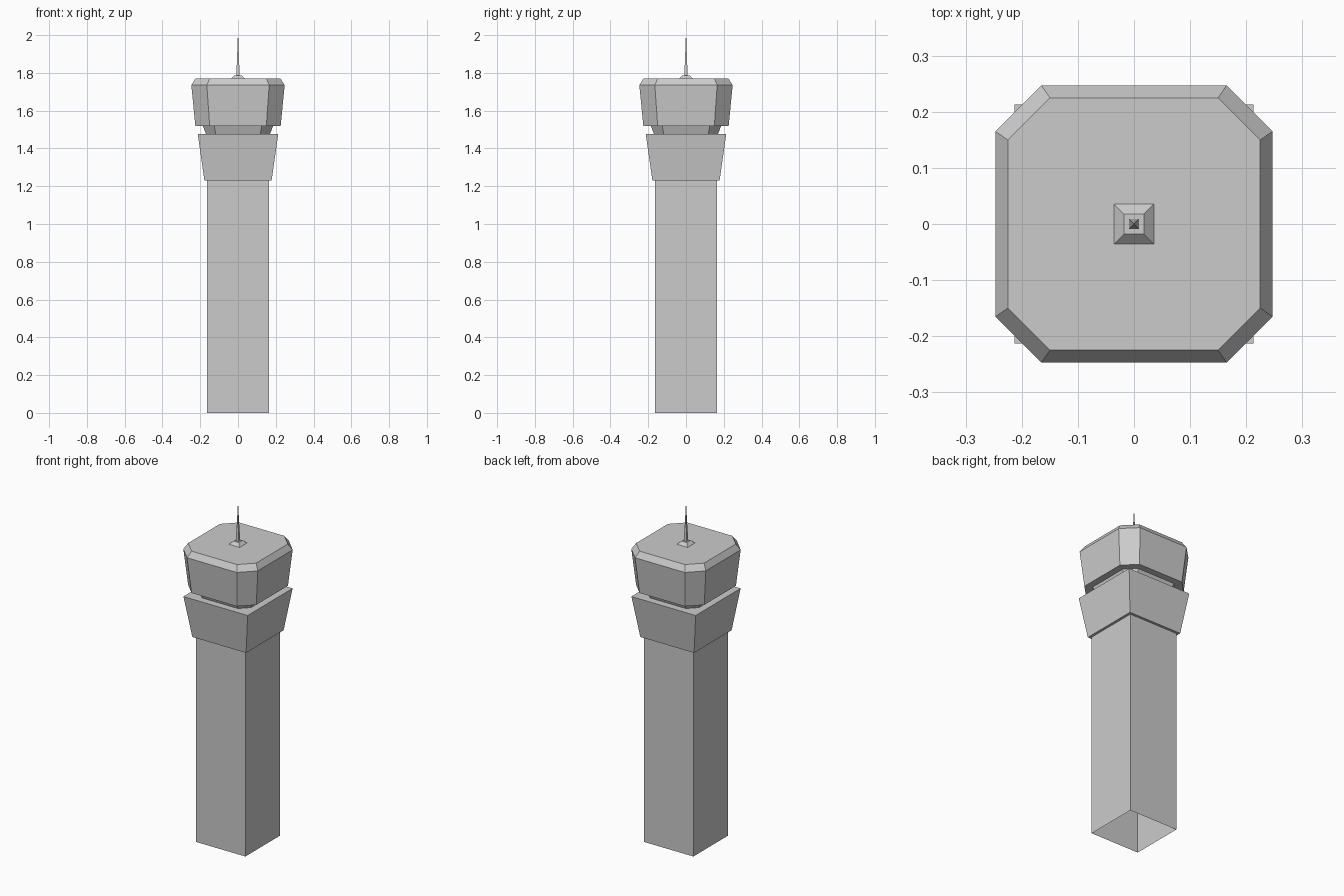
import bpy

if "Cube" in bpy.data.objects:
    bpy.data.objects.remove(bpy.data.objects["Cube"])


def ring(half, flat, z):
    """Square (flat is None) or chamfered square outline, counter-clockwise."""
    if flat is None:
        pts = [(half, -half), (half, half), (-half, half), (-half, -half)]
    else:
        a, b = half, flat
        pts = [(a, -b), (a, b), (b, a), (-b, a), (-a, b), (-a, -b), (-b, -a), (b, -a)]
    return [(x, y, z) for x, y in pts]


def loft(name, sections, cap_top=False):
    """Skin a stack of (half width, flat half length, z) sections."""
    rings = [ring(*s) for s in sections]
    n = len(rings[0])
    verts = [v for r in rings for v in r]
    faces = []
    for k in range(len(rings) - 1):
        for i in range(n):
            j = (i + 1) % n
            faces.append((k * n + i, k * n + j, (k + 1) * n + j, (k + 1) * n + i))
    if cap_top:
        faces.append(tuple(range(len(verts) - n, len(verts))))
    mesh = bpy.data.meshes.new(name)
    mesh.from_pydata(verts, [], faces)
    mesh.update()
    obj = bpy.data.objects.new(name, mesh)
    bpy.context.collection.objects.link(obj)
    return obj


# Square shaft, open underneath
loft("tower_shaft", [(0.163, None, 0), (0.163, None, 1.23)])

# Flared square collar with a ledge below and a flat deck on top
loft("collar", [(0.163, None, 1.23), (0.178, None, 1.23), (0.213, None, 1.477)], True)

# Recessed eight-sided neck
loft("cab_neck", [(0.17, 0.118, 1.477), (0.186, 0.126, 1.52)])

# Control cab: soffit, outward-leaning walls, bevelled roof
loft("control_cab", [(0.186, 0.126, 1.52), (0.226, 0.15, 1.52),
                     (0.247, 0.165, 1.735), (0.225, 0.15, 1.77)], True)

# Antenna foot and needle
loft("antenna_foot", [(0.036, None, 1.77), (0.018, None, 1.787)], True)
loft("antenna_needle", [(0.009, None, 1.787), (0.005, None, 1.88), (0.0008, None, 2.0)], True)
